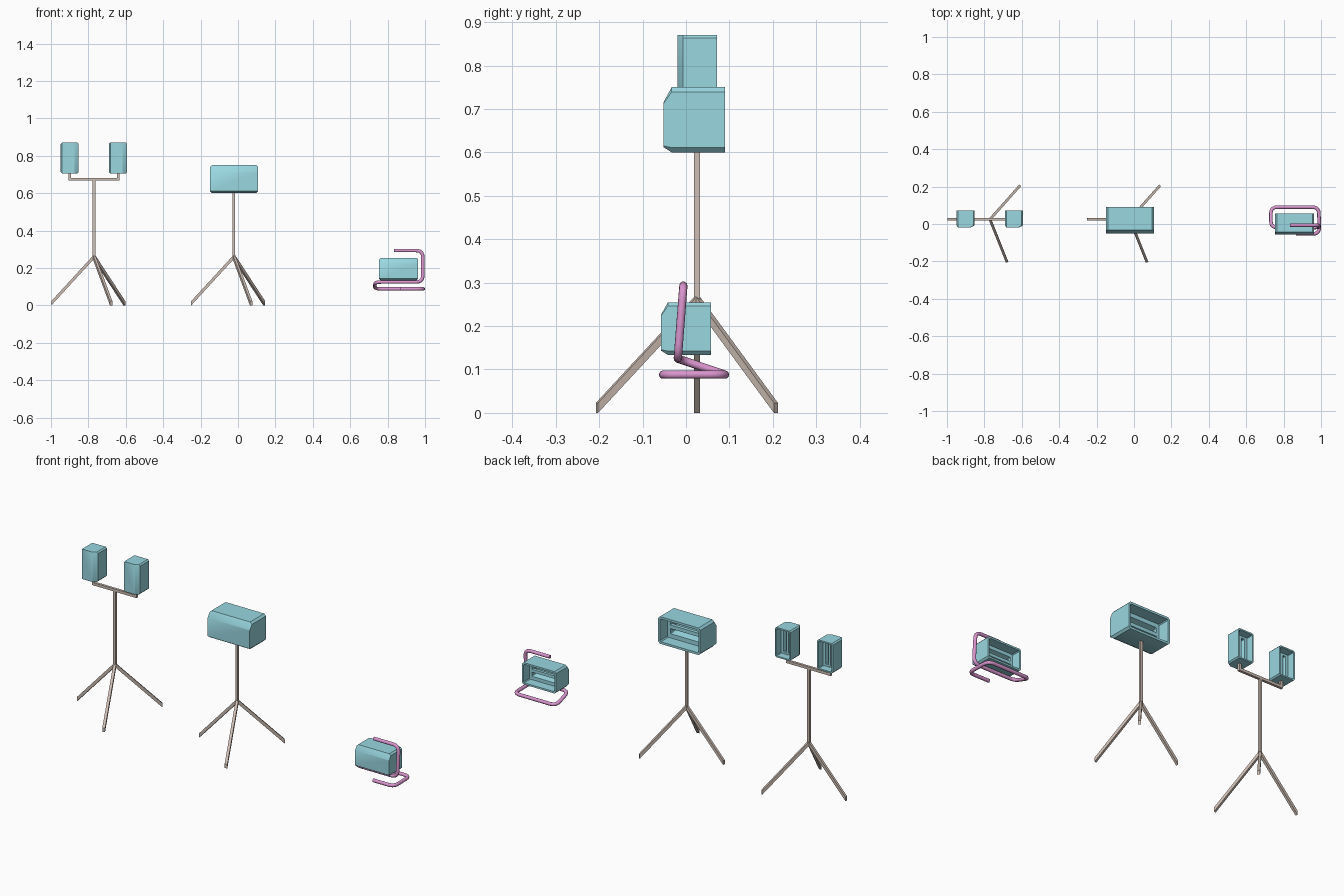
import bpy, bmesh, math
from mathutils import Vector, Matrix

if "Cube" in bpy.data.objects:
    bpy.data.objects.remove(bpy.data.objects["Cube"])


def material(name, rgb):
    m = bpy.data.materials.new(name)
    m.diffuse_color = (*rgb, 1)
    m.use_nodes = True
    m.node_tree.nodes["Principled BSDF"].inputs["Base Color"].default_value = m.diffuse_color
    return m


TEAL = material("lamp_teal", (0.32, 0.68, 0.75))
BEIGE = material("stand_beige", (0.62, 0.52, 0.46))
PINK = material("handle_pink", (0.70, 0.30, 0.62))


def finish(name, bm, mat, smooth=None):
    bmesh.ops.recalc_face_normals(bm, faces=bm.faces)
    me = bpy.data.meshes.new(name)
    bm.to_mesh(me)
    bm.free()
    ob = bpy.data.objects.new(name, me)
    bpy.context.collection.objects.link(ob)
    me.materials.append(mat)
    if smooth:
        bpy.ops.object.select_all(action='DESELECT')
        ob.select_set(True)
        bpy.context.view_layer.objects.active = ob
        bpy.ops.object.shade_smooth_by_angle(angle=math.radians(smooth))
    return ob


def add_box(bm, lo, hi):
    lo, hi = Vector(lo), Vector(hi)
    size = hi - lo
    bmesh.ops.create_cube(bm, size=1, matrix=Matrix.Translation((lo + hi) / 2)
                          @ Matrix.Diagonal((*size, 1)))


# lamp head: chamfered housing, open at the back, with reflector and tube bars
def lamp_head(name, centre, scale, turned=False):
    bm = bmesh.new()

    def ring(y, hx, lo, hi, c):
        pts = [(-hx + c, lo), (hx - c, lo), (hx, lo + c), (hx, hi - c),
               (hx - c, hi), (-hx + c, hi), (-hx, hi - c), (-hx, lo + c)]
        return [bm.verts.new((x, y, z)) for x, z in pts]

    rings = [ring(-0.071, 0.129, -0.063, 0.040, 0.003),
             ring(-0.052, 0.129, -0.075, 0.075, 0.011),
             ring(0.071, 0.129, -0.075, 0.075, 0.011),
             ring(0.071, 0.117, -0.063, 0.063, 0.005),
             ring(0.005, 0.117, -0.063, 0.063, 0.005),
             ring(0.005, 0.100, -0.040, 0.040, 0.003),
             ring(-0.040, 0.095, -0.030, 0.025, 0.003)]
    for a, b in zip(rings, rings[1:]):
        for i in range(8):
            j = (i + 1) % 8
            bm.faces.new((a[i], a[j], b[j], b[i]))
    bm.faces.new(rings[0])
    bm.faces.new(rings[-1])
    add_box(bm, (-0.100, -0.012, -0.010), (0.100, 0.008, 0.010))
    m = Matrix.Translation(centre) @ Matrix.Scale(scale, 4)
    if turned:
        m = m @ Matrix.Rotation(math.pi / 2, 4, 'Y')
    bm.transform(m)
    return finish(name, bm, TEAL, 40)


# tripod: square pole and three vertically cut legs
FEET = [(-0.228, 0.0), (0.162, 0.182), (0.092, -0.230)]


def tripod(name, x, y, top):
    bm = bmesh.new()
    w = 0.007
    add_box(bm, (x - w, y - w, 0.25), (x + w, y + w, top))
    for fx, fy in FEET:
        d = Vector((fx, fy, 0))
        side = Vector((-fy, fx, 0)).normalized() * w
        base = Vector((x, y, 0))
        ends = []
        for p, z in ((base, 0.248), (base + d, 0.0)):
            ends.append([bm.verts.new(p + side * s + Vector((0, 0, z + h)))
                         for s, h in ((-1, 0), (1, 0), (1, 0.023), (-1, 0.023))])
        a, b = ends
        for i in range(4):
            j = (i + 1) % 4
            bm.faces.new((a[i], a[j], b[j], b[i]))
        bm.faces.new(a)
        bm.faces.new(b)
    return finish(name, bm, BEIGE)


# bent tube with rounded corners
def bent_tube(name, pts, radius, bend):
    pts = [Vector(p) for p in pts]
    path = [pts[0]]
    for a, p, b in zip(pts, pts[1:], pts[2:]):
        s = p + (a - p).normalized() * bend
        e = p + (b - p).normalized() * bend
        path += [s * (1 - t) ** 2 + p * 2 * t * (1 - t) + e * t * t
                 for t in (0, 0.2, 0.4, 0.6, 0.8, 1)]
    path.append(pts[-1])
    cu = bpy.data.curves.new(name, 'CURVE')
    cu.dimensions = '3D'
    sp = cu.splines.new('POLY')
    sp.points.add(len(path) - 1)
    for q, p in zip(sp.points, path):
        q.co = (*p, 1)
    sp.use_smooth = True
    cu.bevel_depth = radius
    cu.bevel_resolution = 3
    cu.use_fill_caps = True
    cu.materials.append(PINK)
    ob = bpy.data.objects.new(name, cu)
    bpy.context.collection.objects.link(ob)
    return ob


# twin lamp on tall stand
tripod("twin_stand", -0.77, 0.025, 0.672)
bm = bmesh.new()
add_box(bm, (-0.907, 0.018, 0.667), (-0.633, 0.032, 0.682))
for x in (-0.90, -0.64):
    add_box(bm, (x - 0.007, 0.018, 0.68), (x + 0.007, 0.032, 0.715))
finish("twin_crossbar", bm, BEIGE)
for side, x in (("left", -0.900), ("right", -0.642)):
    lamp_head(f"twin_lamp_{side}", (x, 0.026, 0.788), 0.64, True)

# single lamp on stand
tripod("single_stand", -0.022, 0.025, 0.605)
lamp_head("single_lamp", (-0.021, 0.019, 0.675), 1.0)

# portable lamp with bent tube base and handle
lamp_head("portable_lamp", (0.859, 0.0, 0.194), 0.806)
bent_tube("tube_handle_base",
          [(0.835, -0.006, 0.293), (0.988, -0.006, 0.293), (0.988, -0.019, 0.125),
           (0.732, -0.019, 0.125), (0.732, 0.090, 0.088), (0.988, 0.090, 0.088),
           (0.991, -0.053, 0.088), (0.865, -0.053, 0.088)], 0.0095, 0.035)
